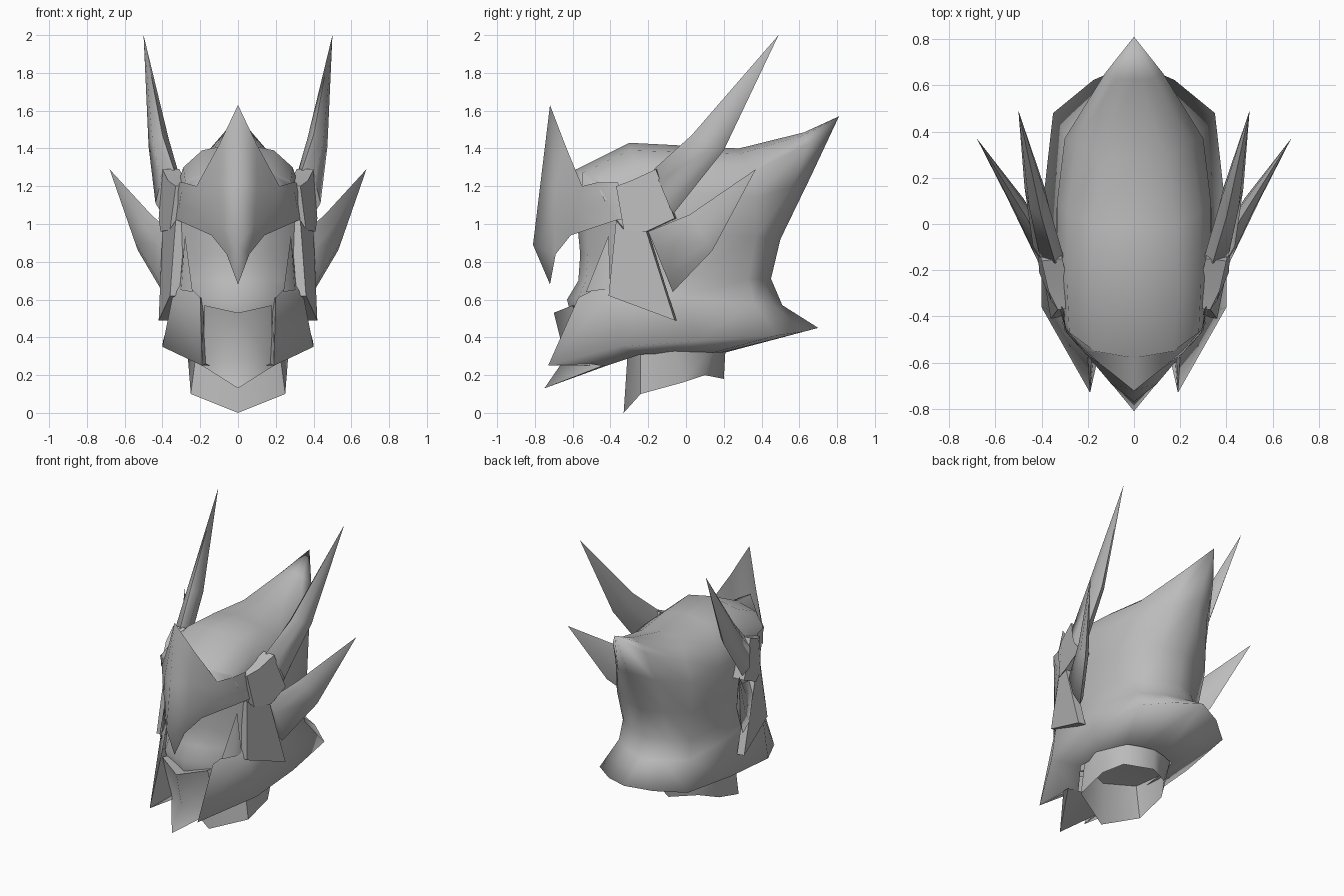
import bpy, bmesh, math
from mathutils import Vector

if "Cube" in bpy.data.objects:
    bpy.data.objects.remove(bpy.data.objects["Cube"])

grey = bpy.data.materials.new("plain_grey")
grey.use_nodes = True
COLOUR = (0.5, 0.5, 0.5, 1)
grey.diffuse_color = COLOUR
grey.node_tree.nodes["Principled BSDF"].inputs["Base Color"].default_value = COLOUR


def finish(name, bm, angle=50, centre=(0, 0, 0.8)):
    """Weld, face outwards, mirror across x and smooth."""
    bmesh.ops.remove_doubles(bm, verts=bm.verts, dist=0.0005)
    bmesh.ops.recalc_face_normals(bm, faces=bm.faces)
    out = sum(f.normal.dot(f.calc_center_median() - Vector(centre)) * f.calc_area() for f in bm.faces)
    if out < 0:
        bmesh.ops.reverse_faces(bm, faces=bm.faces)
    mesh = bpy.data.meshes.new(name)
    bm.to_mesh(mesh)
    bm.free()
    mesh.materials.append(grey)
    ob = bpy.data.objects.new(name, mesh)
    bpy.context.collection.objects.link(ob)
    bpy.ops.object.select_all(action="DESELECT")
    ob.select_set(True)
    bpy.context.view_layer.objects.active = ob
    bpy.ops.object.shade_smooth_by_angle(angle=math.radians(angle))
    ob.modifiers.new("Mirror", "MIRROR").merge_threshold = 0.001
    return ob


def loft(name, rows, closed=False, angle=50, centre=(0, 0, 0.8)):
    """Skin between rows of points; closed rows get a cap at the start."""
    bm = bmesh.new()
    grid = [[bm.verts.new(p) for p in row] for row in rows]
    for a, b in zip(grid, grid[1:]):
        n = len(a)
        for i in range(n if closed else n - 1):
            j = (i + 1) % n
            bm.faces.new((a[i], a[j], b[j], b[i]))
    if closed:
        bm.faces.new(grid[0])
    return finish(name, bm, angle, centre)


def shell_row(front, side, corner, tail):
    """Half ring with a bulged flank and a rounded back between its corners."""
    front, side, corner, tail = map(Vector, (front, side, corner, tail))
    flank = side.lerp(corner, 0.5)
    flank.x *= 1.06
    back = corner.lerp(tail, 0.5)
    back.y += 0.15 * (tail.y - corner.y)
    return [front, side, flank, corner, back, tail]


def horn(name, stations, tip):
    """Tapered blade; each station is top point, bottom point, half width."""
    rows = []
    for top, bottom, w in stations:
        top, bottom = Vector(top), Vector(bottom)
        mid, half = (top + bottom) / 2, (top - bottom) / 2
        rows.append([mid + half * math.cos(k * math.pi / 3)
                     + Vector((w * math.sin(k * math.pi / 3), 0, 0)) for k in range(6)])
    rows.append([tip] * 6)
    return loft(name, rows, True, 75, sum(rows[1], Vector()) / 6)


def plate(name, outline, depth):
    """Thick side plate pushed inwards from its outline."""
    bm = bmesh.new()
    face = bm.faces.new([bm.verts.new(p) for p in outline])
    ext = bmesh.ops.extrude_face_region(bm, geom=[face], use_keep_orig=True)
    moved = [g for g in ext["geom"] if isinstance(g, bmesh.types.BMVert)]
    bmesh.ops.translate(bm, verts=moved, vec=(-depth, 0.01, 0))
    centre = sum((Vector(p) for p in outline), Vector()) / len(outline) - Vector((depth / 2, 0, 0))
    return finish(name, bm, 25, centre)


PEAK = (0, 0.81, 1.57)

# Helmet shell, from the underside over the flare and up to the ridge
helmet_sections = [
    ((.12, -.42, .25), (.25, -.24, .31), (.19, .15, .32), (0, .21, .32)),
    ((.19, -.73, .25), (.4, -.36, .35), (.35, .48, .41), (0, .7, .45)),
    ((.2, -.57, .61), (.34, -.38, .65), (.28, .36, .58), (0, .51, .57)),
    ((.29, -.39, .7), (.33, -.3, .75), (.27, .33, .71), (0, .45, .71)),
    ((.31, -.36, .97), (.34, -.25, .97), (.29, .37, .93), (0, .5, .92)),
    ((.3, -.4, 1.15), (.33, -.2, 1.18), (.3, .37, 1.14), (0, .66, 1.25)),
    ((.28, -.47, 1.23), (.29, -.25, 1.3), (.25, .36, 1.28), PEAK),
    ((.17, -.55, 1.27), (.19, -.3, 1.39), (.15, .28, 1.37), PEAK),
    ((0, -.58, 1.29), (0, -.3, 1.43), (0, .28, 1.4), PEAK)]
loft("helmet_shell", [shell_row(*section) for section in helmet_sections], angle=180)

# Strip closing the shell against the back of the visor
loft("visor_bridge", [
    [(0, -.58, 1.29), (.17, -.55, 1.27), (.28, -.47, 1.23), (.3, -.4, 1.15)],
    [(0, -.73, 1.28), (.21, -.55, 1.19), (.29, -.46, 1.19), (.31, -.43, 1.12)]])

# Inner edge of each jaw guard
loft("jaw_inner_edge", [
    [(.19, -.73, .25), (.2, -.57, .61)],
    [(.17, -.5, .25), (.18, -.48, .61)]])

# Pointed brow visor with tall front crest
loft("visor", [
    [(0, -.72, 1.63), (0, -.77, 1.22), (0, -.81, .89), (0, -.72, .68)],
    [(.1, -.64, 1.42), (.1, -.69, 1.2), (.09, -.7, 1), (.06, -.69, .84)],
    [(.22, -.55, 1.2), (.21, -.56, 1.15), (.19, -.58, 1.05), (.14, -.61, .94)],
    [(.29, -.47, 1.22), (.3, -.44, 1.17), (.31, -.41, 1.1), (.32, -.37, 1.02)],
    [(.31, -.36, 1.22), (.32, -.35, 1.17), (.32, -.34, 1.1), (.33, -.33, 1.02)]], angle=60)

# Smooth face set back under the visor
loft("face", [
    [(0, -.58, 1.05), (.17, -.53, 1.05), (.31, -.35, 1.05)],
    [(0, -.56, .84), (.17, -.52, .84), (.3, -.37, .84)],
    [(0, -.57, .7), (.17, -.53, .7), (.29, -.39, .7)],
    [(0, -.63, .6), (.18, -.57, .61), (.27, -.43, .62)],
    [(0, -.6, .48), (.18, -.53, .5), (.25, -.43, .5)]])

# Mouth guard and chin point
loft("chin_guard", [
    [(0, -.6, .52), (.17, -.52, .56)],
    [(0, -.7, .53), (.18, -.6, .57)],
    [(0, -.64, .29), (.18, -.5, .26)],
    [(0, -.75, .13), (.19, -.44, .25)],
    [(0, -.42, .25), (.1, -.42, .25)]])

# Slim cheek spikes rising from the jaw
loft("cheek_spike", [
    [(.24, -.53, .64), (.3, -.46, .65), (.31, -.4, .65)],
    [(.28, -.41, .94)] * 3])

# Side plates holding the horns
plate("upper_side_plate", [(.33, -.37, 1.2), (.37, -.29, 1.23), (.4, -.16, 1.29),
                           (.42, -.06, 1.03), (.41, -.21, .96), (.36, -.33, .97)], .09)
plate("lower_side_plate", [(.33, -.37, 1.02), (.36, -.33, .97), (.4, -.21, .96),
                           (.42, -.06, .49), (.36, -.41, .62)], .05)

# Swept horns
horn("upper_horn", [((.34, -.17, 1.29), (.4, -.07, 1.05), .06),
                    ((.4, .03, 1.47), (.44, .2, 1.39), .05)], (.5, .49, 2))
horn("lower_horn", [((.36, -.2, .96), (.4, -.07, .64), .05),
                    ((.46, .02, 1.05), (.53, .14, .86), .04)], (.68, .37, 1.29))

# Open neck collar with a closed top inside
neck_top = [(0, -.31, .3), (.22, -.24, .33), (.27, -.06, .35), (.19, .15, .36), (0, .21, .35)]
loft("neck_collar", [
    [(0, -.33, 0), (.25, -.24, .1), (.25, -.02, .16), (.17, .1, .2), (0, .2, .18)],
    neck_top], centre=(0, -.05, .2))
loft("neck_lining", [neck_top, [(0, -.05, .36)] * 5], centre=(0, 0, 1))
